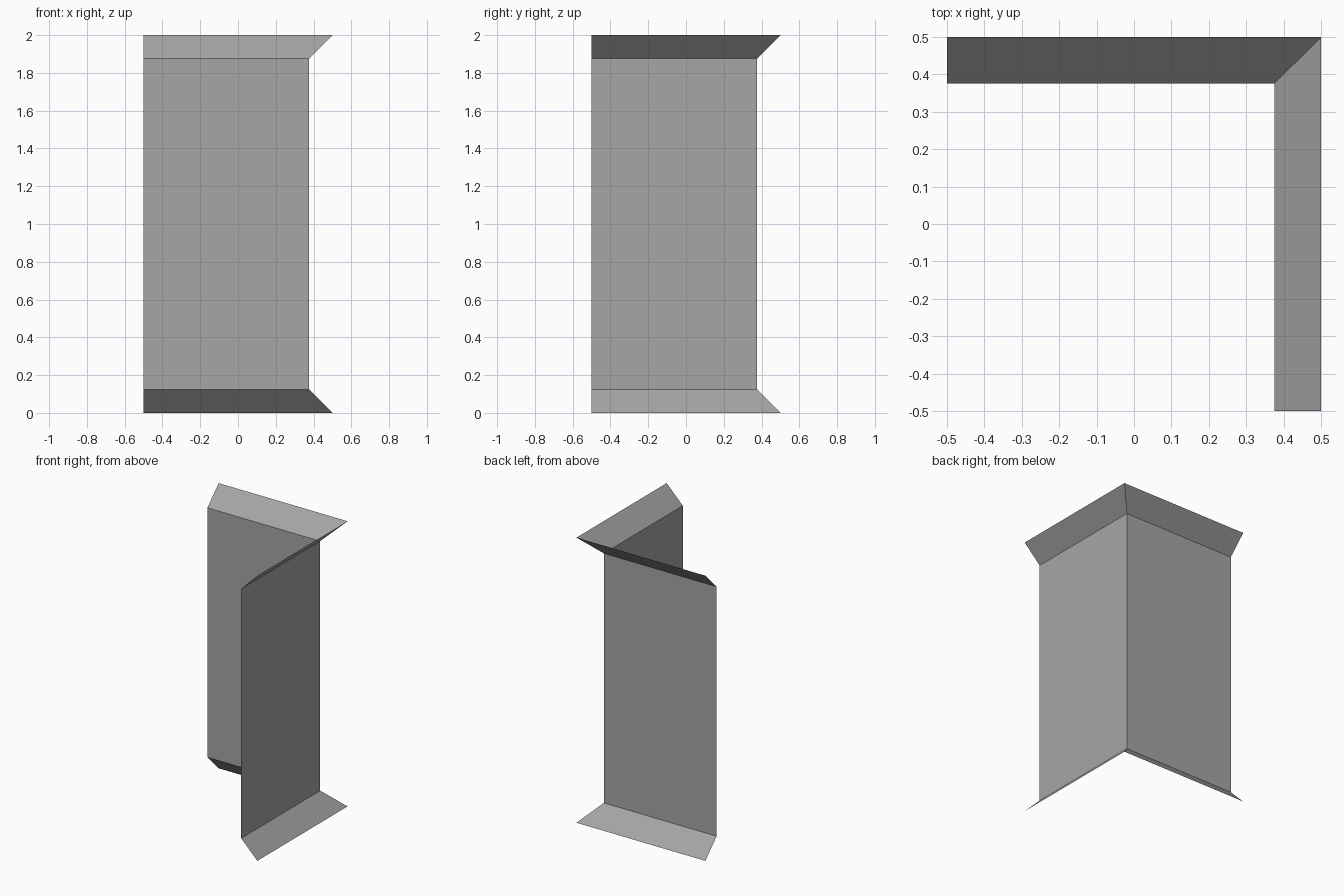
import bpy
import bmesh

default_cube = bpy.data.objects.get("Cube")
if default_cube:
    bpy.data.objects.remove(default_cube, do_unlink=True)

HALF = 0.5       # half of the footprint
FLARE = 0.125    # outward reach and height of each flared lip
HEIGHT = 2.0

# Plain grey used on every surface
grey = bpy.data.materials.new("plain_grey")
grey.use_nodes = True
colour = (0.38, 0.38, 0.38, 1)
grey.diffuse_color = colour
grey.node_tree.nodes["Principled BSDF"].inputs["Base Color"].default_value = colour

# Wall profile as (outward offset, height): lip, upright wall, lip
wall = HALF - FLARE
profile = [(HALF, 0), (wall, FLARE), (wall, HEIGHT - FLARE), (HALF, HEIGHT)]

# Sweep the profile around the mitred corner as a thin sheet
bm = bmesh.new()
rows = []
for offset, z in profile:
    path = [(offset, -HALF), (offset, offset), (-HALF, offset)]
    rows.append([bm.verts.new((x, y, z)) for x, y in path])
for low, high in zip(rows, rows[1:]):
    for i in range(len(low) - 1):
        bm.faces.new((low[i], low[i + 1], high[i + 1], high[i]))

mesh = bpy.data.meshes.new("flared_corner_wall")
bm.to_mesh(mesh)
bm.free()
mesh.materials.append(grey)
corner_wall = bpy.data.objects.new("flared_corner_wall", mesh)
bpy.context.collection.objects.link(corner_wall)
